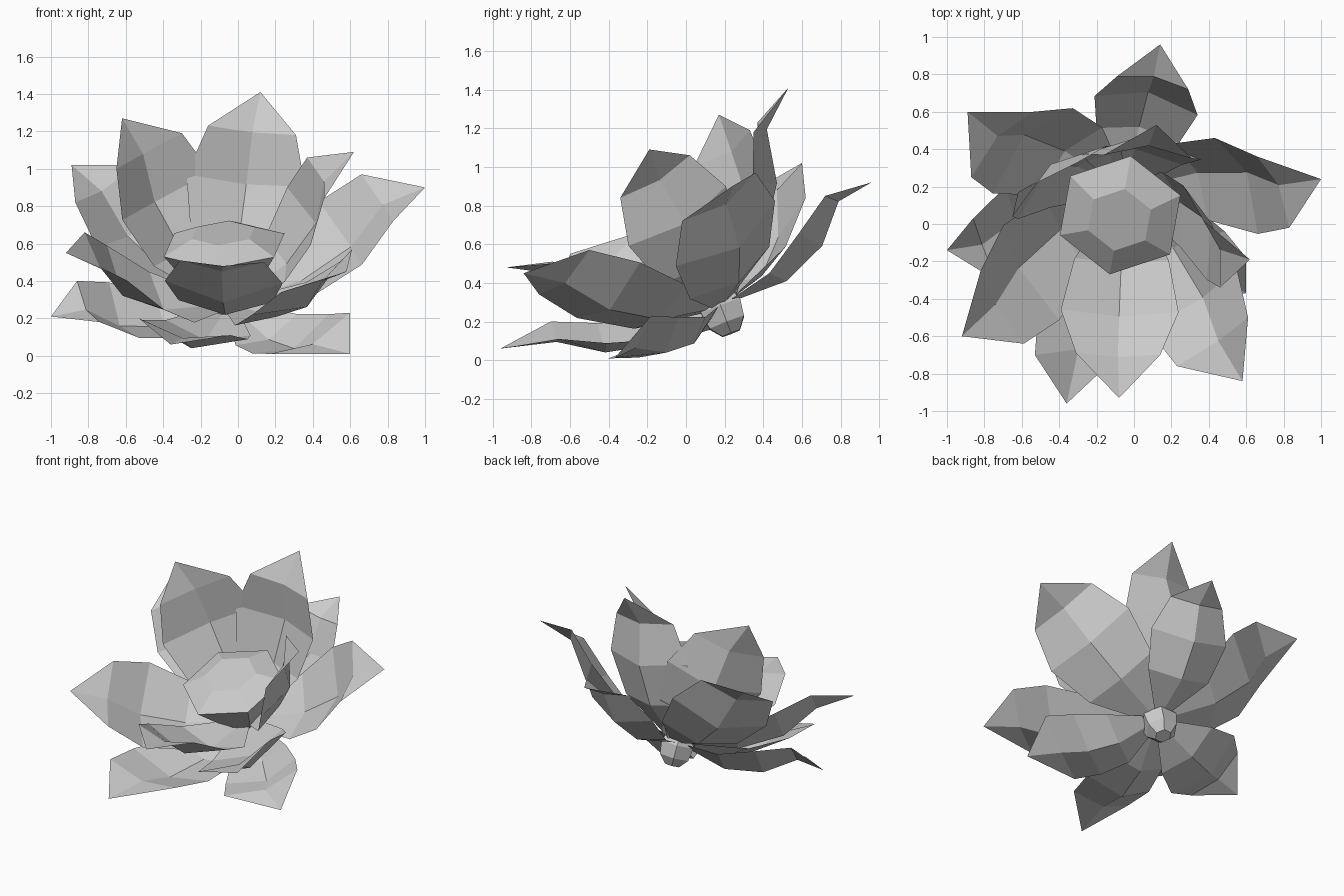
import bpy, bmesh, math
from mathutils import Vector as V

if "Cube" in bpy.data.objects:
    bpy.data.objects.remove(bpy.data.objects["Cube"])

CORE = V((-.05, .19, .26))   # where all petals meet
HEART = V((-.075, .04, .61)) # middle of the seed pod
AXIS = V((-.06, -.36, .93)).normalized()


def finish(name, bm):
    me = bpy.data.meshes.new(name)
    bm.to_mesh(me)
    bm.free()
    bpy.context.collection.objects.link(bpy.data.objects.new(name, me))


def petal(name, tip, left, right, k):
    """Cupped three-column sheet from the core to a pointed tip."""
    tip, left, right = V(tip), V(left), V(right)
    mid, w = (left + right) / 2, (left - right) / 2
    base = CORE + (mid - CORE).normalized() * .08
    n = w.cross(mid - base).normalized()
    if n.dot(HEART - mid) > 0:
        n = -n
    bm = bmesh.new()

    def vert(p):
        return bm.verts.new((p.x, p.y, max(p.z, 0)))

    rows = []
    # position along petal, width factor, outward bulge, cup depth
    for t, f, bulge, cup in ((0, .3, 0, .2), (.35, k * .8, .07, .3),
                             (.7, k, .045, .36), (1, 1, 0, .25)):
        c = base.lerp(mid, t) + n * bulge
        rows.append([vert(c + w * f), vert(c + n * cup * f * w.length), vert(c - w * f)])
    for a, b in zip(rows, rows[1:]):
        for i in (0, 1):
            bm.faces.new((a[i], a[i + 1], b[i + 1], b[i]))
    end = vert(tip)
    for i in (0, 1):
        bm.faces.new((rows[-1][i], rows[-1][i + 1], end))
    finish(name, bm)


def lathe(name, centre, profile, sides, turn):
    """Low-poly solid of rings (radius, height) about the flower axis."""
    q = V((0, 0, 1)).rotation_difference(AXIS)
    bm = bmesh.new()
    rings = []
    for r, h in profile:
        rings.append([bm.verts.new(centre + q @ V((
            r * math.cos(turn + math.tau * i / sides),
            r * math.sin(turn + math.tau * i / sides), h))) for i in range(sides)])
    for a, b in zip(rings, rings[1:]):
        for i in range(sides):
            j = (i + 1) % sides
            bm.faces.new((a[i], a[j], b[j], b[i]))
    bm.faces.new(rings[0][::-1])
    cap = bm.faces.new(rings[-1])
    bmesh.ops.poke(bm, faces=[cap], offset=.015)
    finish(name, bm)


# Outer petals: tip, two shoulders, belly width factor
OUTER = [
    ((.14, .96, .92), (-.09, .79, .86), (.29, .72, .85), 1.45),
    ((-.89, .60, 1.02), (-.54, .60, 1.02), (-.87, .25, .82), 1.3),
    ((1, .24, .90), (.66, .36, .97), (.83, -.02, .72), 1.35),
    ((-1, -.14, .21), (-.86, .03, .40), (-.74, -.30, .18), 1.35),
    ((-.36, -.96, .06), (-.53, -.70, .20), (-.04, -.66, .11), 1.15),
    ((.60, -.37, .01), (.60, -.18, .23), (.17, -.40, .01), .95),
]
# Inner petals
INNER = [
    ((.12, .53, 1.41), (-.16, .37, 1.23), (.31, .35, 1.18), 1.35),
    ((-.62, .17, 1.27), (-.30, .33, 1.19), (-.65, .04, 1.0), 1.35),
    ((.62, -.19, 1.09), (.37, .02, 1.06), (.46, -.34, .84), 1.4),
    ((-.92, -.60, .55), (-.82, -.25, .66), (-.59, -.64, .40), 1.3),
    ((-.08, -.93, .48), (-.31, -.69, .51), (.14, -.70, .50), 1.4),
    ((.58, -.84, .45), (.61, -.50, .57), (.23, -.76, .34), 1.25),
]
for i, p in enumerate(OUTER):
    petal(f"outer_petal_{i + 1}", *p)
for i, p in enumerate(INNER):
    petal(f"inner_petal_{i + 1}", *p)

# Seed pod with a shallow domed top, and the stem stub below
lathe("seed_pod", HEART,
      [(.08, -.37), (.22, -.2), (.345, -.02), (.18, .05)], 6, math.radians(20))
lathe("stem_stub", V((-.06, .19, .25)),
      [(.055, -.12), (.11, -.06), (.125, .03), (.09, .1)], 6, 0)
